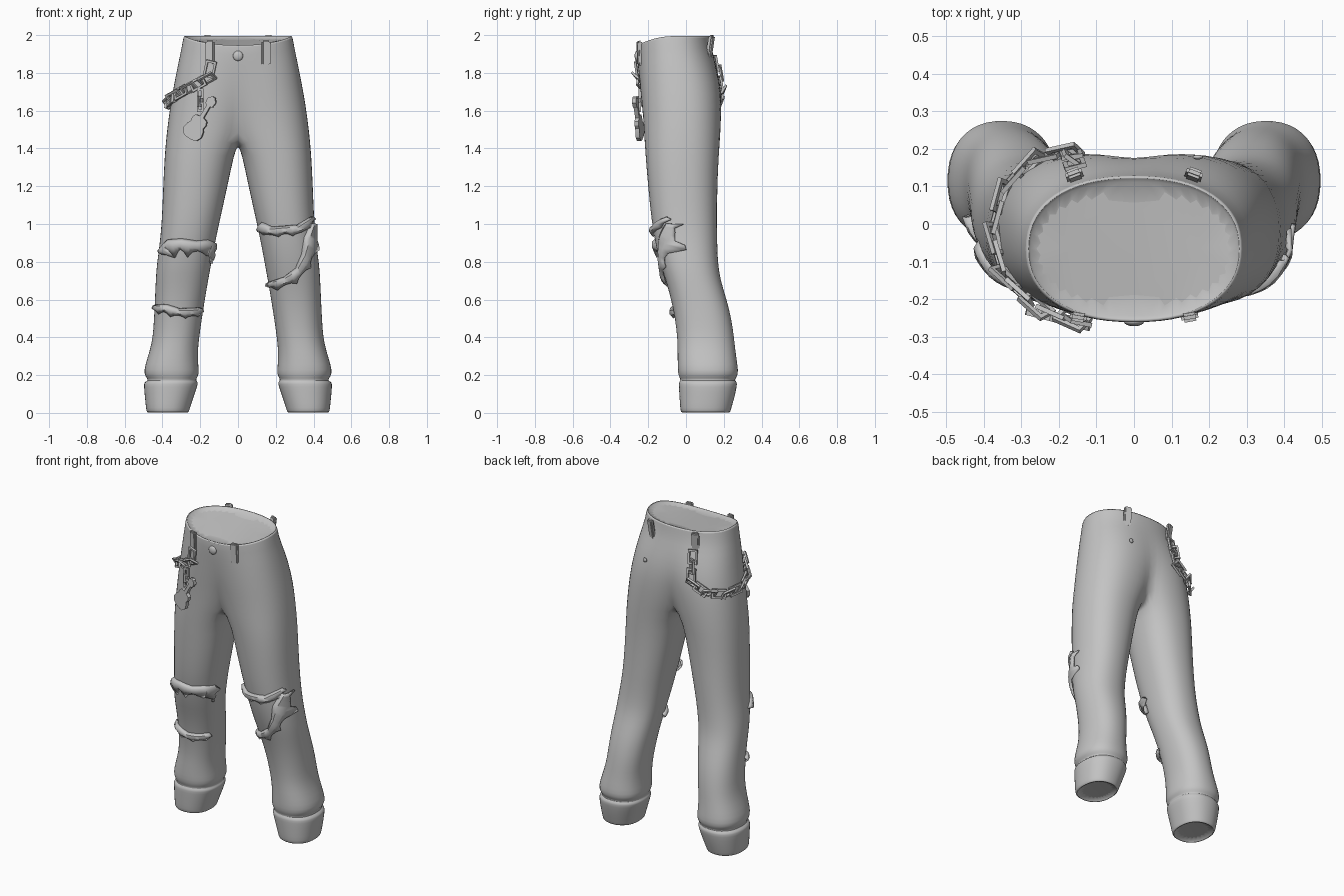
import bpy, bmesh, math
from mathutils import Vector, Matrix
from mathutils.bvhtree import BVHTree

if "Cube" in bpy.data.objects:
    bpy.data.objects.remove(bpy.data.objects["Cube"])

grey = bpy.data.materials.new("grey_cloth")
grey.diffuse_color = (0.55, 0.55, 0.55, 1)
grey.use_nodes = True
grey.node_tree.nodes["Principled BSDF"].inputs["Base Color"].default_value = grey.diffuse_color


def finish(bm, name, angle=40):
    bmesh.ops.recalc_face_normals(bm, faces=bm.faces)
    me = bpy.data.meshes.new(name)
    bm.to_mesh(me)
    bm.free()
    ob = bpy.data.objects.new(name, me)
    bpy.context.collection.objects.link(ob)
    me.materials.append(grey)
    bpy.ops.object.select_all(action='DESELECT')
    ob.select_set(True)
    bpy.context.view_layer.objects.active = ob
    bpy.ops.object.shade_smooth_by_angle(angle=math.radians(angle))
    return ob


def spow(v, p=0.88):
    return math.copysign(abs(v) ** p, v)


# ---- trousers: half body lofted from rings, then mirrored ----
# hip rings: z, outer x, front y, back y, leg-ness, waist dip
HIPS = [(1.975, .278, -.250, .118, 0, .045), (1.998, .281, -.254, .122, 0, .05),
        (1.996, .290, -.264, .130, 0, .05), (1.93, .300, -.262, .136, 0, .03),
        (1.86, .316, -.257, .155, .1, .01), (1.75, .338, -.247, .182, .35, 0),
        (1.63, .360, -.236, .192, .6, 0), (1.50, .378, -.225, .186, 1, 0)]
# leg rings: z, inner x, outer x, front y, back y
LEGS = [(1.37, .020, .390, -.217, .176), (1.20, .055, .398, -.203, .167),
        (1.0, .100, .405, -.183, .167), (.88, .125, .418, -.160, .167),
        (.78, .143, .432, -.135, .172), (.70, .158, .437, -.108, .185),
        (.60, .175, .441, -.080, .217), (.50, .191, .446, -.060, .242),
        (.40, .205, .452, -.047, .256), (.33, .213, .468, -.046, .263),
        (.25, .210, .494, -.046, .275), (.205, .205, .500, -.044, .279),
        (.182, .220, .482, -.034, .264), (.172, .222, .478, -.030, .260),
        (.162, .211, .498, -.040, .272), (.145, .214, .500, -.040, .272),
        (.08, .236, .494, -.036, .258), (.02, .256, .488, -.032, .240),
        (.004, .260, .484, -.028, .236), (.0, .268, .474, -.018, .226),
        (.022, .272, .470, -.014, .222)]
NO, NI = 17, 7
bm = bmesh.new()
rows = []
for z, xo, yf, yb, t, dip in HIPS:
    half = math.radians(90 + 45 * t)
    ue = spow(math.cos(half)) if t else 0
    row = []
    for i in range(NO):
        a = -half + 2 * half * i / (NO - 1)
        x = xo * (spow(math.cos(a)) - ue) / (1 - ue)
        if i in (0, NO - 1):
            x = 0
        s = spow(math.sin(a))
        y = (yf + yb) / 2 + (yb - yf) / 2 * s
        row.append(bm.verts.new((x, y, z - dip * max(0, -s) ** 2)))
    rows.append(row)
for r0, r1 in zip(rows, rows[1:]):
    for i in range(NO - 1):
        bm.faces.new((r0[i], r0[i + 1], r1[i + 1], r1[i]))
bm.faces.new(rows[0])
# crotch bridge on the centre plane
last = rows[-1]
ya, yb = last[-1].co.y, last[0].co.y
bridge = []
for k in range(1, NI + 1):
    f = k / (NI + 1)
    bridge.append(bm.verts.new((0, ya + (yb - ya) * f, 1.5 - .075 * math.sin(math.pi * f) ** .7)))
prev = last + bridge
angles = [math.radians(-135 + 270 * i / (NO - 1)) for i in range(NO)]
angles += [math.radians(135 + 90 * k / (NI + 1)) for k in range(1, NI + 1)]
for z, xi, xo, yf, yb in LEGS:
    ring = [bm.verts.new(((xi + xo) / 2 + (xo - xi) / 2 * spow(math.cos(a)),
                          (yf + yb) / 2 + (yb - yf) / 2 * spow(math.sin(a)), z)) for a in angles]
    n = len(ring)
    for i in range(n):
        j = (i + 1) % n
        bm.faces.new((prev[i], prev[j], ring[j], ring[i]))
    prev = ring
bm.faces.new(prev)
trousers = finish(bm, "trousers", 60)
m = trousers.modifiers.new("mirror", 'MIRROR')
m.use_clip = True
s = trousers.modifiers.new("smooth", 'SUBSURF')
s.levels = s.render_levels = 1
dg = bpy.context.evaluated_depsgraph_get()
tree = BVHTree.FromObject(trousers, dg)


def on_front(x, z, off):
    """Point over the front cloth surface."""
    hit, nor, _, _ = tree.ray_cast(Vector((x, -1, z)), Vector((0, 1, 0)))
    if hit is None or hit.y > .08:
        hit, nor, _, _ = tree.find_nearest(Vector((x, -.06, z)))
    return hit + nor * off


# ---- ripped cloth edges: centre x, z, half width, spike length ----
def ripped_edge(name, pts, side=(0, -1)):
    b = bmesh.new()
    cols = []
    steps = 4
    for i in range((len(pts) - 1) * steps + 1):
        k = min(i // steps, len(pts) - 2)
        f = i / steps - k
        x, z, w, sp = [p + (q - p) * f for p, q in zip(pts[k], pts[k + 1])]
        d = Vector((pts[k + 1][0] - pts[k][0], pts[k + 1][1] - pts[k][1])).normalized()
        nx, nz = -d.y, d.x
        if nx * side[0] + nz * side[1] < 0:
            nx, nz = -nx, -nz
        low = w + sp * (0, .35, 1, .25)[i % 4]
        cols.append([b.verts.new(on_front(x + nx * o, z + nz * o, h))
                     for o, h in ((-w, -.004), (-w * .5, .014), (w * .4, .018), (low, .008))])
    for c0, c1 in zip(cols, cols[1:]):
        for i in range(3):
            b.faces.new((c0[i], c1[i], c1[i + 1], c0[i + 1]))
    ob = finish(b, name, 50)
    so = ob.modifiers.new("thick", 'SOLIDIFY')
    so.thickness = .012
    so.offset = 0


ripped_edge("upper_rip_a", [(-.405, .85, .012, .05), (-.37, .89, .024, .05), (-.30, .895, .024, .04),
                            (-.22, .885, .022, .04), (-.14, .895, .02, .03), (-.128, .79, .008, .01)])
ripped_edge("lower_rip_a", [(-.435, .56, .010, .02), (-.38, .555, .016, .02), (-.31, .535, .014, .02),
                            (-.25, .535, .016, .01), (-.20, .545, .008, .02)])
ripped_edge("upper_rip_b", [(.12, .985, .022, .0), (.18, .965, .016, .02), (.25, .97, .016, .01),
                            (.32, .975, .018, .02), (.39, 1.03, .006, .01)])
ripped_edge("side_rip_b", [(.395, 1.0, .01, .0), (.385, .92, .034, .02), (.36, .83, .022, .02),
                           (.32, .75, .018, .025), (.25, .70, .016, .03), (.165, .68, .008, .02)], (.6, -.8))


# ---- belt loops ----
def belt_loop(name, x, y, z0, z1, lean):
    b = bmesh.new()
    bmesh.ops.create_cube(b, size=1)
    out = Vector((x * .3, y, 0)).normalized()
    turn = math.atan2(out.x, -out.y)
    for v in b.verts:
        v.co = Vector((v.co.x * .046, v.co.y * .024, v.co.z * (z1 - z0)))
    bmesh.ops.bevel(b, geom=b.edges[:], offset=.007, segments=2, affect='EDGES')
    b.transform(Matrix.Translation((x, y, (z0 + z1) / 2)) @ Matrix.Rotation(turn, 4, 'Z')
                @ Matrix.Rotation(lean, 4, 'X'))
    finish(b, name)


for sx, n in ((-1, "a"), (1, "b")):
    belt_loop("front_loop_" + n, sx * .148, -.246, 1.84, 1.97, .04)
    belt_loop("back_loop_" + n, sx * .158, .128, 1.875, 2.0, .16)


# ---- button and rivet ----
def stud(name, x, y, z, r):
    b = bmesh.new()
    bmesh.ops.create_uvsphere(b, u_segments=16, v_segments=8, radius=r)
    b.transform(Matrix.Translation((x, y, z)) @ Matrix.Diagonal((1, .45, 1, 1)))
    finish(b, name, 60)


stud("button", 0, -.26, 1.89, .027)
stud("rivet", .17, .178, 1.75, .014)

# ---- chain of square links round the hip ----
path = [Vector(p) for p in ((-.158, .16, 1.87), (-.17, .19, 1.70), (-.26, .17, 1.65), (-.34, .08, 1.63),
                            (-.37, -.03, 1.64), (-.34, -.13, 1.67), (-.25, -.21, 1.72),
                            (-.16, -.25, 1.77), (-.145, -.26, 1.84))]
b = bmesh.new()


def add_link(p, d, nor, flip, size=.034):
    d = d.normalized()
    side = nor.cross(d).normalized()
    up = d.cross(side)
    if flip:
        side, up = (side + up).normalized(), (up - side).normalized()
    rot = Matrix((d, side, up)).transposed().to_4x4()
    c = [(size * 1.15, size * .68), (-size * 1.15, size * .68), (-size * 1.15, -size * .68), (size * 1.15, -size * .68)]
    w = .006
    rings = []
    for x, y in c:
        sx, sy = math.copysign(w, x), math.copysign(w, y)
        rings.append([b.verts.new(p + (rot @ Vector((x + e * sx, y + e * sy, h * w))))
                      for e, h in ((1, 1), (1, -1), (-1, -1), (-1, 1))])
    for i in range(4):
        r0, r1 = rings[i], rings[(i + 1) % 4]
        for k in range(4):
            b.faces.new((r0[k], r1[k], r1[(k + 1) % 4], r0[(k + 1) % 4]))


dist, nxt, count = 0, .02, 0
for p, q in zip(path, path[1:]):
    seg = (q - p).length
    while nxt <= dist + seg:
        pos = p.lerp(q, (nxt - dist) / seg)
        hit, nor, _, _ = tree.find_nearest(pos)
        add_link(hit + nor * .016, q - p, nor, count % 2)
        nxt += .056
        count += 1
    dist += seg
for k, z in enumerate((1.69, 1.65, 1.62)):
    add_link(Vector((-.2, -.245, z)), Vector((0, 0, 1)), Vector((0, -1, 0)), k % 2, .018)
finish(b, "hip_chain", 30)

# ---- guitar-shaped charm: half outline along its length ----
prof = [(0, .02), (.008, .042), (.035, .056), (.065, .05), (.085, .04), (.105, .044), (.125, .036),
        (.132, .011), (.2, .010), (.205, .022), (.235, .026), (.255, .008)]
b = bmesh.new()
face = b.faces.new([b.verts.new((w, 0, l)) for l, w in prof] + [b.verts.new((-w, 0, l)) for l, w in prof[::-1]])
ext = bmesh.ops.extrude_face_region(b, geom=[face])
bmesh.ops.translate(b, verts=[v for v in ext["geom"] if isinstance(v, bmesh.types.BMVert)], vec=(0, -.022, 0))
b.transform(Matrix.Translation((-.255, -.228, 1.455)) @ Matrix.Rotation(-.25, 4, 'Z')
            @ Matrix.Rotation(math.radians(32), 4, 'Y'))
finish(b, "guitar_charm", 30)
